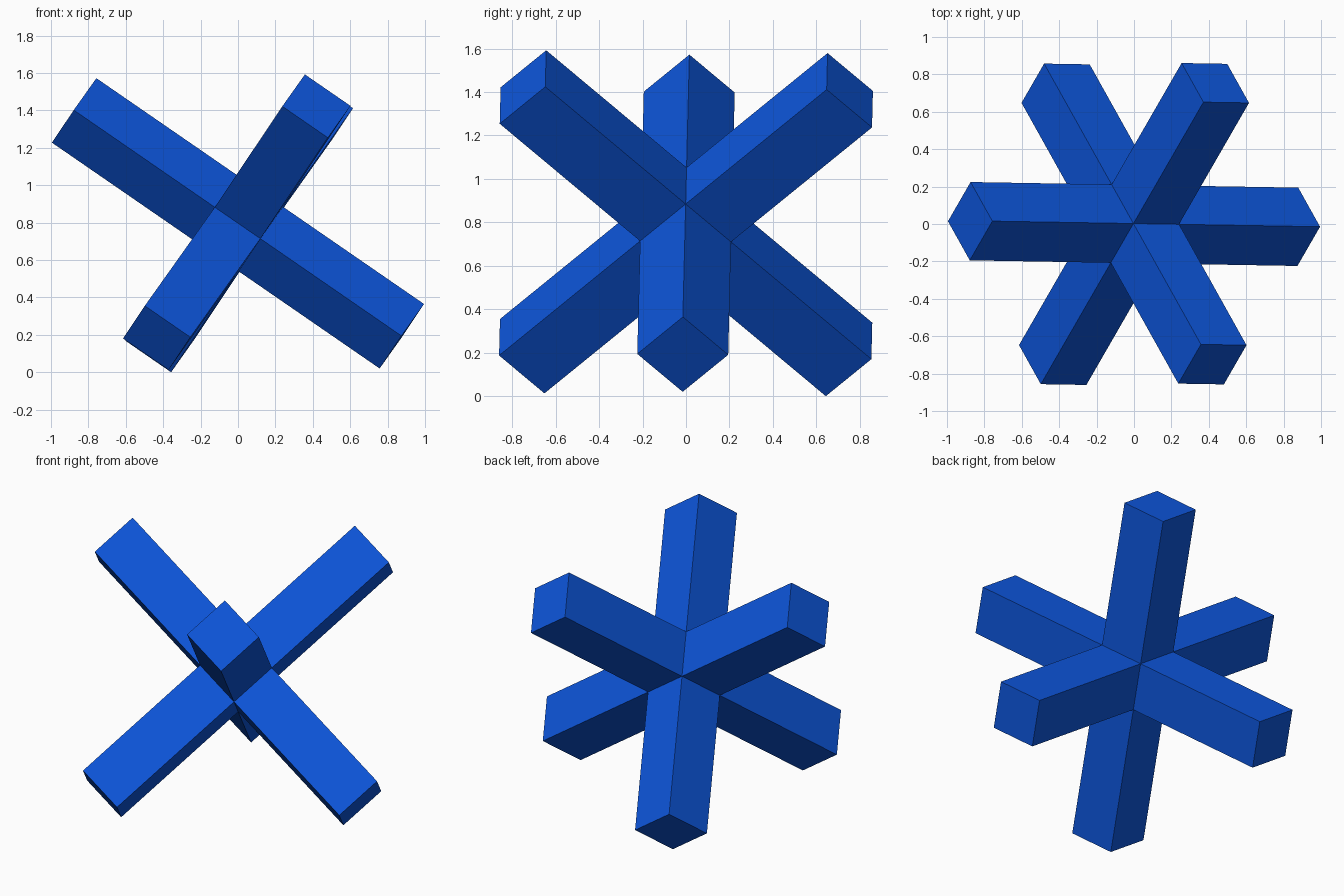
import bpy, bmesh
from mathutils import Vector, Matrix

if "Cube" in bpy.data.objects:
    bpy.data.objects.remove(bpy.data.objects["Cube"])

HALF = 0.148     # half the bar width
REACH = 1.064    # centre to arm tip

# Tilted orthogonal axes of the three bars
a = Vector((-0.875, 0.015, 0.603)).normalized()
b = Vector((0.43, 0.753, 0.614))
b = (b - a * b.dot(a)).normalized()
c = b.cross(a)
tilt = Matrix((a, b, c)).transposed().to_4x4()

blue = bpy.data.materials.new("blue")
blue.diffuse_color = (0.004, 0.092, 0.71, 1)
blue.use_nodes = True
blue.node_tree.nodes["Principled BSDF"].inputs["Base Color"].default_value = blue.diffuse_color

# Central cube with every face extruded into an arm
bm = bmesh.new()
bmesh.ops.create_cube(bm, size=2 * HALF)
for face in list(bm.faces):
    normal = face.normal.copy()
    arm = bmesh.ops.extrude_discrete_faces(bm, faces=[face])["faces"][0]
    bmesh.ops.translate(bm, verts=arm.verts, vec=normal * (REACH - HALF))
bmesh.ops.remove_doubles(bm, verts=bm.verts, dist=1e-5)
bmesh.ops.transform(bm, matrix=tilt, verts=bm.verts)
bmesh.ops.recalc_face_normals(bm, faces=bm.faces)

# Stand the shape on the ground
low = min(v.co.z for v in bm.verts)
bmesh.ops.translate(bm, verts=bm.verts, vec=(0, 0, -low))

mesh = bpy.data.meshes.new("six_arm_cross")
bm.to_mesh(mesh)
bm.free()
mesh.materials.append(blue)
bpy.context.collection.objects.link(bpy.data.objects.new("six_arm_cross", mesh))
